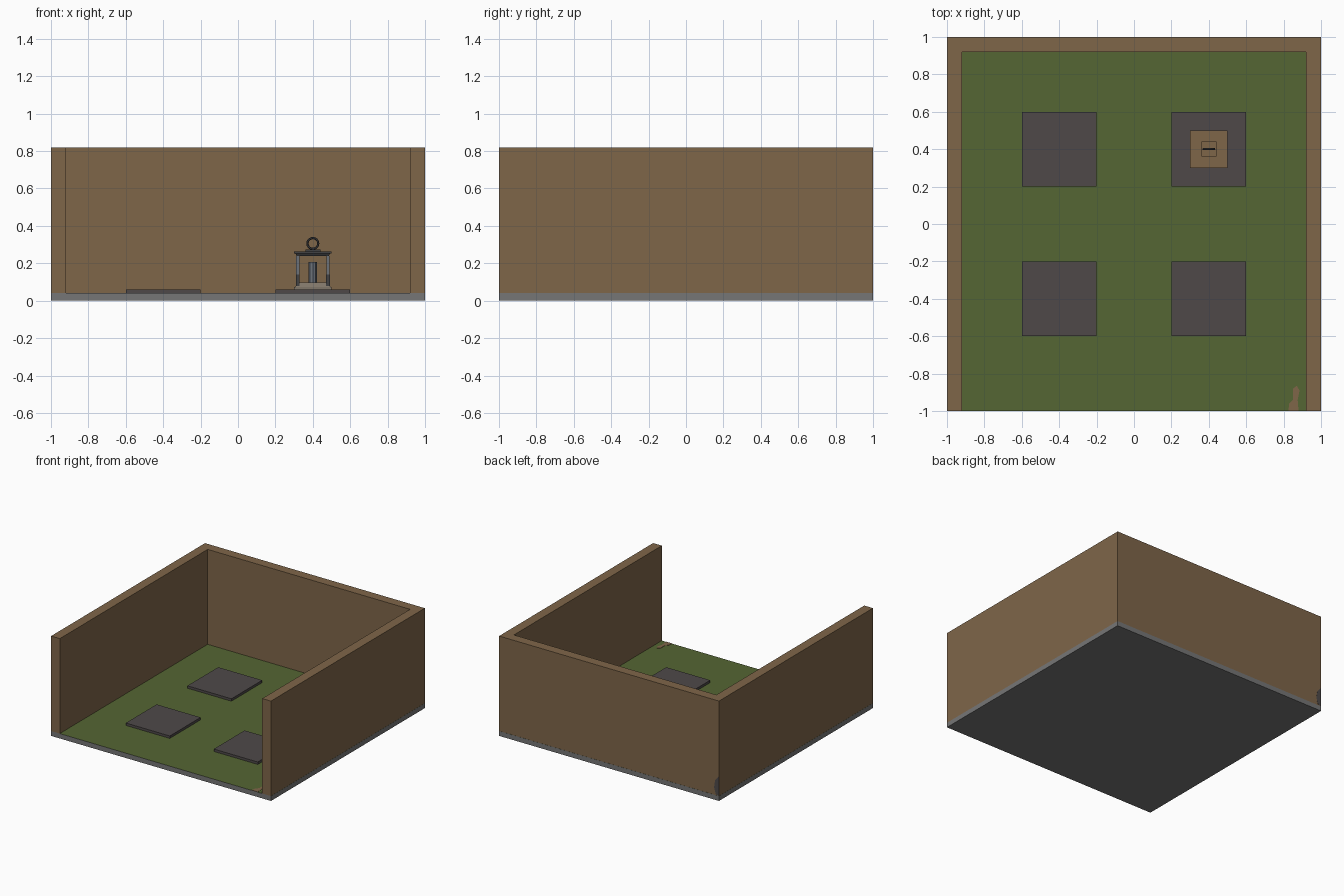
import bpy, bmesh, math
from mathutils import Vector, Matrix

if "Cube" in bpy.data.objects:
    bpy.data.objects.remove(bpy.data.objects["Cube"])


def mat(name, r, g, b):
    lin = [((c / 255 + 0.055) / 1.055) ** 2.4 for c in (r, g, b)]
    m = bpy.data.materials.new(name)
    m.diffuse_color = (*lin, 1)
    m.use_nodes = True
    m.node_tree.nodes["Principled BSDF"].inputs["Base Color"].default_value = m.diffuse_color
    return m


earth = mat("brown_earth", 127, 102, 73)
grass = mat("green_grass", 85, 102, 51)
stone = mat("dark_stone", 78, 73, 73)
grey = mat("grey_edge", 118, 118, 118)
iron = mat("dark_iron", 66, 66, 68)
steel = mat("steel_grey", 108, 114, 122)
tan = mat("tan_grey", 128, 118, 104)


def finish(name, bm, side, top=None):
    """Make an object; upward faces may get a second material."""
    bmesh.ops.recalc_face_normals(bm, faces=bm.faces)
    me = bpy.data.meshes.new(name)
    me.materials.append(side)
    if top:
        me.materials.append(top)
        for f in bm.faces:
            f.material_index = int(f.normal.z > 0.9)
    bm.to_mesh(me)
    bm.free()
    ob = bpy.data.objects.new(name, me)
    bpy.context.collection.objects.link(ob)
    return ob


def frustum(name, x, y, z0, z1, w0, w1, side, top=None):
    """Square block with bottom width w0 and top width w1."""
    bm = bmesh.new()
    bmesh.ops.create_cone(bm, cap_ends=True, segments=4, radius1=w0 / math.sqrt(2),
                          radius2=w1 / math.sqrt(2), depth=z1 - z0,
                          matrix=Matrix.Translation((x, y, (z0 + z1) / 2)) @ Matrix.Rotation(math.pi / 4, 4, 'Z'))
    return finish(name, bm, side, top)


def prism(name, pts, offset, material):
    """Extrude a flat outline along an offset."""
    bm = bmesh.new()
    f = bm.faces.new([bm.verts.new(p) for p in pts])
    ext = bmesh.ops.extrude_face_region(bm, geom=[f])
    bmesh.ops.translate(bm, vec=Vector(offset),
                        verts=[v for v in ext["geom"] if isinstance(v, bmesh.types.BMVert)])
    return finish(name, bm, material)


# ground slab with grass on top
frustum("ground", 0, 0, 0, 0.04, 2, 2, grey, grass)

# three walls as one U-shaped outline
o, i = 0.999, 0.92
u = [(-o, -1), (-o, o), (o, o), (o, -1), (i, -1), (i, i), (-i, i), (-i, -1)]
prism("walls", [(x, y, 0.04) for x, y in u], (0, 0, 0.78), earth)

# four paving stones
for x in (-0.4, 0.4):
    for y in (-0.4, 0.4):
        frustum("paving_stone", x, y, 0.04, 0.06, 0.4, 0.4, stone)

# bare earth patch in the grass, and a stain on the back wall
patch = [(0.825, -1), (0.88, -1), (0.875, -0.94), (0.885, -0.89),
         (0.87, -0.865), (0.85, -0.88), (0.85, -0.94), (0.83, -0.96)]
prism("earth_patch", [(x, y, 0.04) for x, y in patch], (0, 0, 0.002), earth)
stain = [(-0.999, 0.04), (-0.97, 0.05), (-0.955, 0.1), (-0.965, 0.16), (-0.999, 0.2)]
prism("wall_stain", [(x, 0.998, z) for x, z in stain], (0, 0.002, 0), stone)

# lantern: foot, corner posts, rails, roof, cap
cx = cy = 0.4
frustum("lantern_foot", cx, cy, 0.06, 0.072, 0.2, 0.2, tan)
frustum("lantern_floor", cx, cy, 0.072, 0.098, 0.19, 0.16, tan)
for sx in (-1, 1):
    for sy in (-1, 1):
        px, py = cx + sx * 0.081, cy + sy * 0.081
        frustum("lantern_post", px, py, 0.072, 0.24, 0.018, 0.018, steel)
        frustum("post_shoe", px, py, 0.07, 0.14, 0.02, 0.02, iron)
frustum("lantern_roof_trim", cx, cy, 0.238, 0.252, 0.17, 0.185, iron)
frustum("lantern_roof", cx, cy, 0.252, 0.264, 0.2, 0.2, iron, earth)
frustum("lantern_cap", cx, cy, 0.264, 0.273, 0.08, 0.08, iron, earth)

# candle
bm = bmesh.new()
bmesh.ops.create_cone(bm, cap_ends=True, segments=8, radius1=0.022, radius2=0.022,
                      depth=0.11, matrix=Matrix.Translation((cx, cy, 0.153)))
finish("candle", bm, steel)

# carrying ring, standing upright
bpy.ops.mesh.primitive_torus_add(major_segments=16, minor_segments=6, major_radius=0.029,
                                 minor_radius=0.006, location=(cx, cy, 0.306),
                                 rotation=(math.pi / 2, 0, 0))
ring = bpy.context.object
ring.name = "carrying_ring"
ring.data.materials.append(iron)
